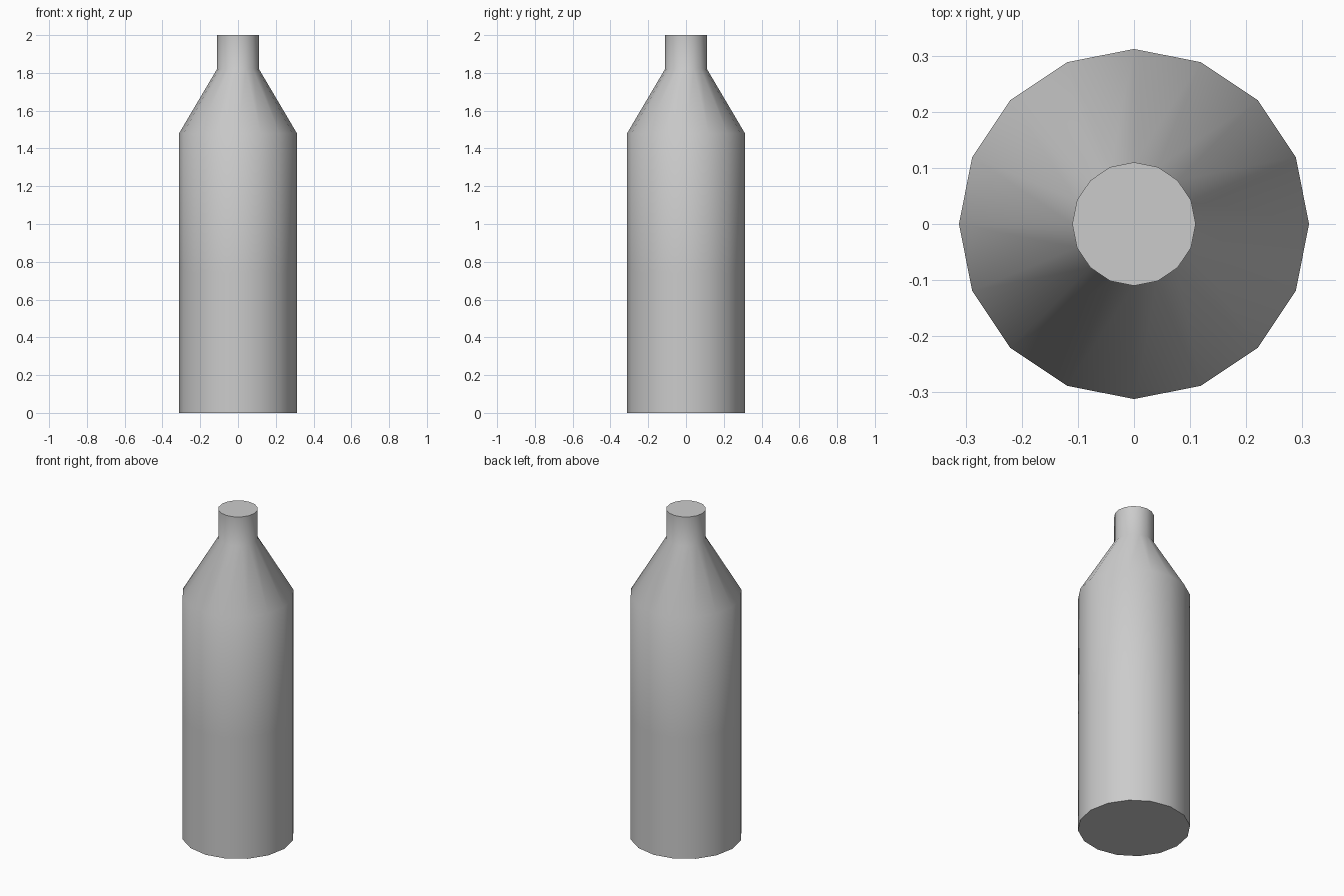
import bpy, bmesh, math

if "Cube" in bpy.data.objects:
    bpy.data.objects.remove(bpy.data.objects["Cube"])

SIDES = 16
# (radius, height) rings from base to mouth
PROFILE = [(0.312, 0.0), (0.312, 0.74), (0.312, 1.48), (0.11, 1.822), (0.11, 2.0)]

bm = bmesh.new()
rings = []
for radius, z in PROFILE:
    rings.append([bm.verts.new((radius * math.cos(2 * math.pi * i / SIDES),
                                radius * math.sin(2 * math.pi * i / SIDES), z))
                  for i in range(SIDES)])

# Walls, shoulder and neck
for low, high in zip(rings, rings[1:]):
    for i in range(SIDES):
        j = (i + 1) % SIDES
        bm.faces.new((low[i], low[j], high[j], high[i]))

# Flat base and closed mouth
bm.faces.new(rings[0][::-1])
bm.faces.new(rings[-1])

mesh = bpy.data.meshes.new("bottle")
bm.to_mesh(mesh)
bm.free()
bottle = bpy.data.objects.new("bottle", mesh)
bpy.context.collection.objects.link(bottle)

# Smooth sides, sharp cap rims
bpy.context.view_layer.objects.active = bottle
bottle.select_set(True)
bpy.ops.object.shade_smooth_by_angle(angle=math.radians(45))
